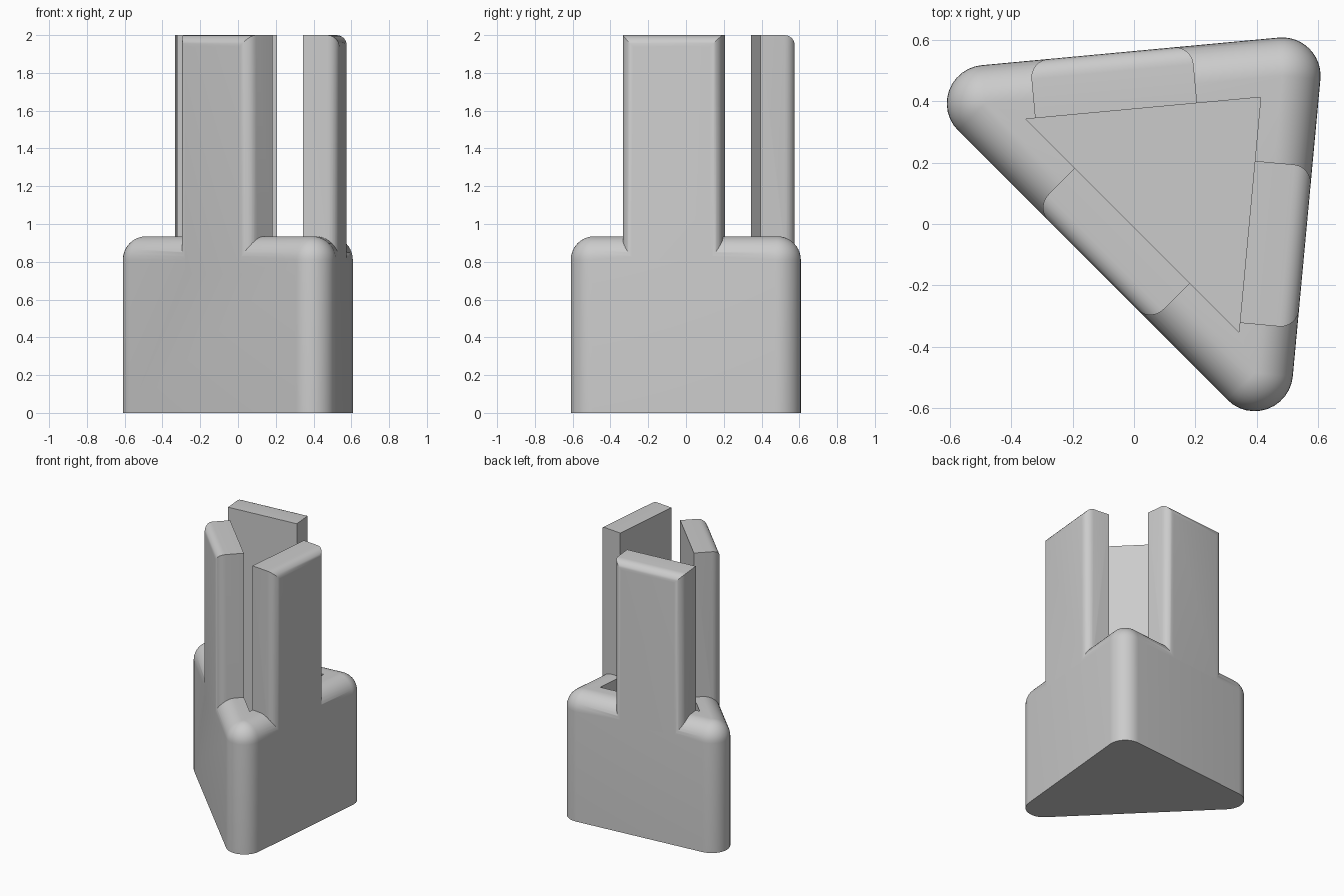
import bpy, bmesh
from math import sin, cos, pi, atan2, radians
from mathutils import Vector

if "Cube" in bpy.data.objects:
    bpy.data.objects.remove(bpy.data.objects["Cube"], do_unlink=True)

R = 0.125            # corner and rim fillet radius
RIM, TOP = 0.935, 2.0
FLOOR = 0.18         # pocket floor
CORNERS = [Vector((-0.485, 0.393)), Vector((0.393, -0.485)), Vector((0.483, 0.483))]
POCKET = [Vector((-0.352, 0.342)), Vector((0.342, -0.352)), Vector((0.413, 0.413))]

grey = bpy.data.materials.new("plain grey")
grey.use_nodes = True
COLOUR = (0.6, 0.6, 0.6, 1)
grey.diffuse_color = COLOUR
grey.node_tree.nodes["Principled BSDF"].inputs["Base Color"].default_value = COLOUR


def make(name, bm):
    bmesh.ops.recalc_face_normals(bm, faces=bm.faces)
    mesh = bpy.data.meshes.new(name)
    bm.to_mesh(mesh)
    bm.free()
    mesh.materials.append(grey)
    ob = bpy.data.objects.new(name, mesh)
    bpy.context.collection.objects.link(ob)
    return ob


def loft(bm, rings):
    """Skin a stack of equal point rings and cap both ends."""
    rows = [[bm.verts.new(p) for p in ring] for ring in rings]
    for a, b in zip(rows, rows[1:]):
        for i in range(len(a)):
            j = (i + 1) % len(a)
            bm.faces.new((a[i], a[j], b[j], b[i]))
    bm.faces.new(rows[0][::-1])
    bm.faces.new(rows[-1])
    bmesh.ops.remove_doubles(bm, verts=bm.verts, dist=1e-5)


def rounded_ring(radius, z, steps=12):
    """Triangle outline swept by a circle of the given radius."""
    pts = []
    for i, c in enumerate(CORNERS):
        before, after = c - CORNERS[i - 1], CORNERS[(i + 1) % 3] - c
        start = atan2(-before.x, before.y)
        turn = (atan2(-after.x, after.y) - start) % (2 * pi)
        for k in range(steps + 1):
            a = start + turn * k / steps
            pts.append((c.x + radius * cos(a), c.y + radius * sin(a), z))
    return pts


def boolean(target, tool, operation):
    mod = target.modifiers.new(operation, "BOOLEAN")
    mod.operation, mod.object, mod.solver = operation, tool, "EXACT"
    bpy.context.view_layer.objects.active = target
    bpy.ops.object.modifier_apply(modifier=mod.name)
    bpy.data.objects.remove(tool, do_unlink=True)


# Rounded triangular base with a filleted rim
bm = bmesh.new()
arcs = [k * pi / 20 for k in range(11)]
loft(bm, [rounded_ring(R, 0)] +
     [rounded_ring(R * cos(t), RIM - R + R * sin(t)) for t in arcs])
holder = make("triangular_holder", bm)


def plate(name, corner, inner, along, centre, width=0.53):
    """Upright plate flush with one side, its outer edges rounded."""
    out = Vector((along.y, -along.x))
    depth = (corner - inner).dot(out) + R
    mid = inner + along * centre
    corners = [mid + along * u + out * v for u, v in
               ((-width / 2, -0.008), (width / 2, -0.008),
                (width / 2, depth), (-width / 2, depth))]
    bm = bmesh.new()
    loft(bm, [[(p.x, p.y, z) for p in corners] for z in (RIM - 0.2, TOP)])

    def outer(v):
        return (v.co.xy - inner).dot(out) > depth / 2

    def high(v):
        return v.co.z > RIM

    edges = []
    for e in bm.edges:
        a, b = e.verts
        on_outside = outer(a) and outer(b)
        if on_outside and (high(a) or high(b)):
            edges.append(e)
    bmesh.ops.bevel(bm, geom=edges, offset=0.06, segments=6, profile=0.5, affect="EDGES")
    return make(name, bm)


# One plate per side; the two short sides mirror each other
for name, i, j, offset in (("front_plate", 0, 1, None),
                           ("right_plate", 1, 2, 0.295),
                           ("back_plate", 2, 0, None)):
    along = (CORNERS[j] - CORNERS[i]).normalized()
    length = (POCKET[j] - POCKET[i]).length
    centre = offset or (length / 2 if i == 0 else length - 0.295)
    boolean(holder, plate(name, CORNERS[i], POCKET[i], along, centre), "UNION")

# Triangular pocket between the plates
bm = bmesh.new()
loft(bm, [[(p.x, p.y, z) for p in POCKET] for z in (FLOOR, TOP + 0.2)])
boolean(holder, make("pocket_cutter", bm), "DIFFERENCE")

# Smooth fillets, crisp edges
for ob in bpy.context.selected_objects:
    ob.select_set(False)
holder.select_set(True)
bpy.context.view_layer.objects.active = holder
bpy.ops.object.shade_smooth_by_angle(angle=radians(30))
